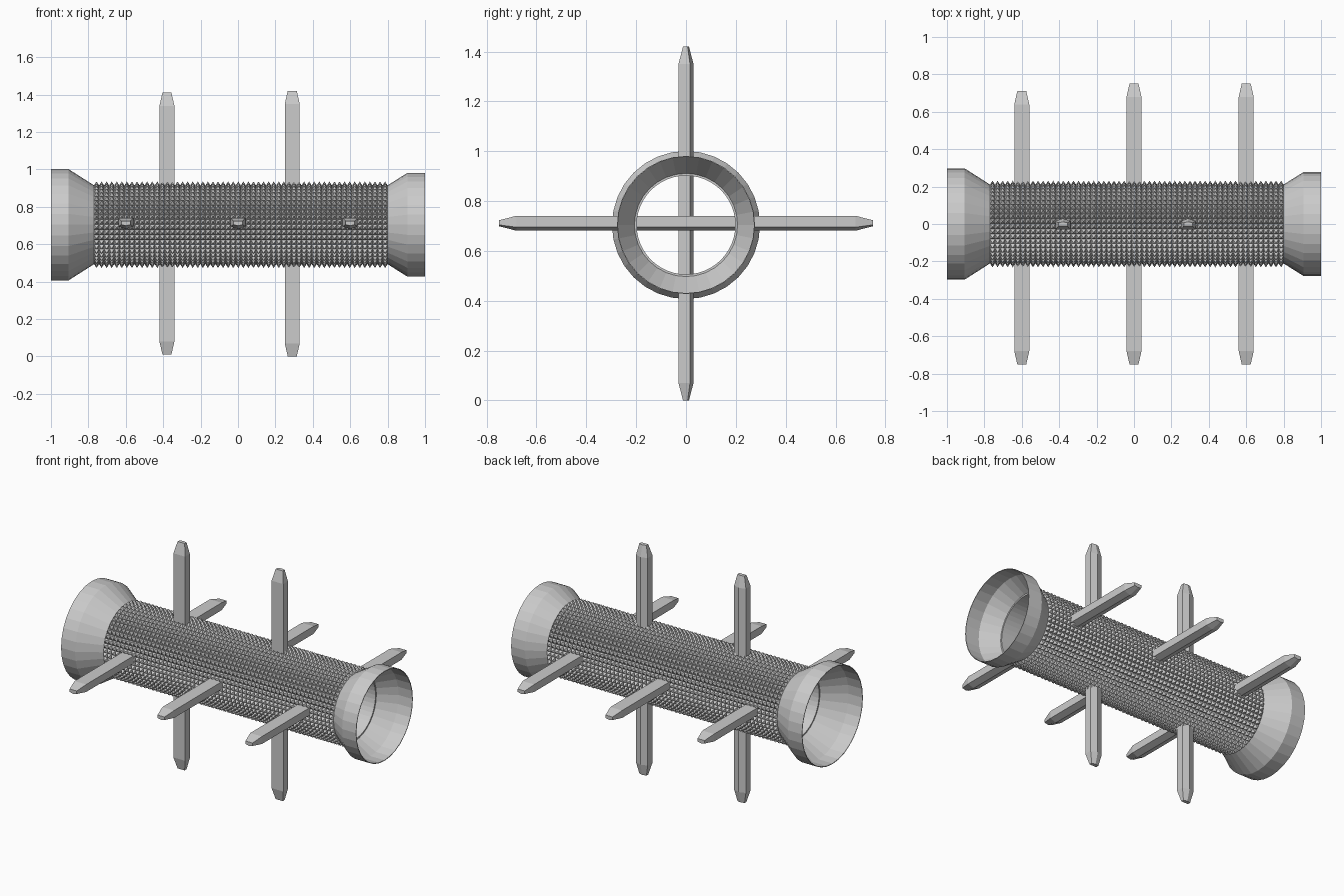
import bpy, bmesh
from math import sin, cos, pi
from mathutils import Vector

if "Cube" in bpy.data.objects:
    bpy.data.objects.remove(bpy.data.objects["Cube"])

AXIS_Z = 0.704


def finish(name, bm):
    bmesh.ops.recalc_face_normals(bm, faces=bm.faces[:])
    mesh = bpy.data.meshes.new(name)
    bm.to_mesh(mesh)
    bm.free()
    obj = bpy.data.objects.new(name, mesh)
    bpy.context.collection.objects.link(obj)
    return obj


def lathe(name, profile, sides, stud_radius=None, stud_rows=0):
    """Revolve a closed (x, radius) profile about the x axis.
    The first stud_rows strips get a pyramid stud on every face."""
    bm = bmesh.new()
    rings = []
    for x, r in profile:
        rings.append([bm.verts.new((x, r * sin(2 * pi * k / sides), r * cos(2 * pi * k / sides)))
                      for k in range(sides)])
    studs = []
    for i, a in enumerate(rings):
        b = rings[(i + 1) % len(rings)]
        for k in range(sides):
            j = (k + 1) % sides
            f = bm.faces.new((a[k], a[j], b[j], b[k]))
            if i < stud_rows:
                studs.append(f)
    if studs:
        for v in bmesh.ops.poke(bm, faces=studs)["verts"]:
            s = stud_radius / Vector((v.co.y, v.co.z)).length
            v.co.y *= s
            v.co.z *= s
    obj = finish(name, bm)
    obj.location.z = AXIS_Z
    return obj


def post(name, lo, hi, place):
    """Five-sided bar: one flat wide face, two sides, shallow ridge; blunt tapered tips."""
    section = [(-0.04, -0.03), (0.04, -0.03), (0.04, 0.016), (0, 0.03), (-0.04, 0.016)]
    stations = [(lo, 0.6, 0.4), (lo + 0.07, 1, 1), (hi - 0.07, 1, 1), (hi, 0.6, 0.4)]
    bm = bmesh.new()
    rings = [[bm.verts.new(place(u * su, w * sw, t)) for u, w in section]
             for t, su, sw in stations]
    for a, b in zip(rings, rings[1:]):
        for k in range(5):
            j = (k + 1) % 5
            bm.faces.new((a[k], a[j], b[j], b[k]))
    bm.faces.new(rings[0])
    bm.faces.new(rings[-1])
    return finish(name, bm)


# Studded hollow tube
ROWS = 58
X0, X1 = -0.77, 0.80
outer = [(X0 + (X1 - X0) * i / ROWS, 0.21) for i in range(ROWS + 1)]
lathe("studded_tube", outer + [(X1, 0.198), (X0, 0.198)], 48, 0.232, ROWS)

# Flared thin-walled end collars
T = 0.004


def collar(name, rim, bend, neck, r_rim, r_neck):
    lathe(name, [(rim, r_rim), (bend, r_rim), (neck, r_neck),
                 (neck, r_neck - T), (bend, r_rim - T), (rim, r_rim - T)], 32)


collar("left_collar", -1.0, -0.905, -0.77, 0.297, 0.211)
collar("right_collar", 1.0, 0.905, 0.80, 0.277, 0.211)

# Upright posts through the tube
for i, (x, lo, hi) in enumerate([(-0.38, 0.01, 1.41), (0.29, 0.0, 1.42)]):
    post(f"upright_post_{i + 1}", lo, hi, lambda u, w, t: (x + u, w, t))

# Level posts through the tube, ridge facing down
for i, (x, hi) in enumerate([(-0.6, 0.71), (0.0, 0.75), (0.6, 0.75)]):
    post(f"level_post_{i + 1}", -0.75, hi, lambda u, w, t: (x + u, t, 0.711 - w))
